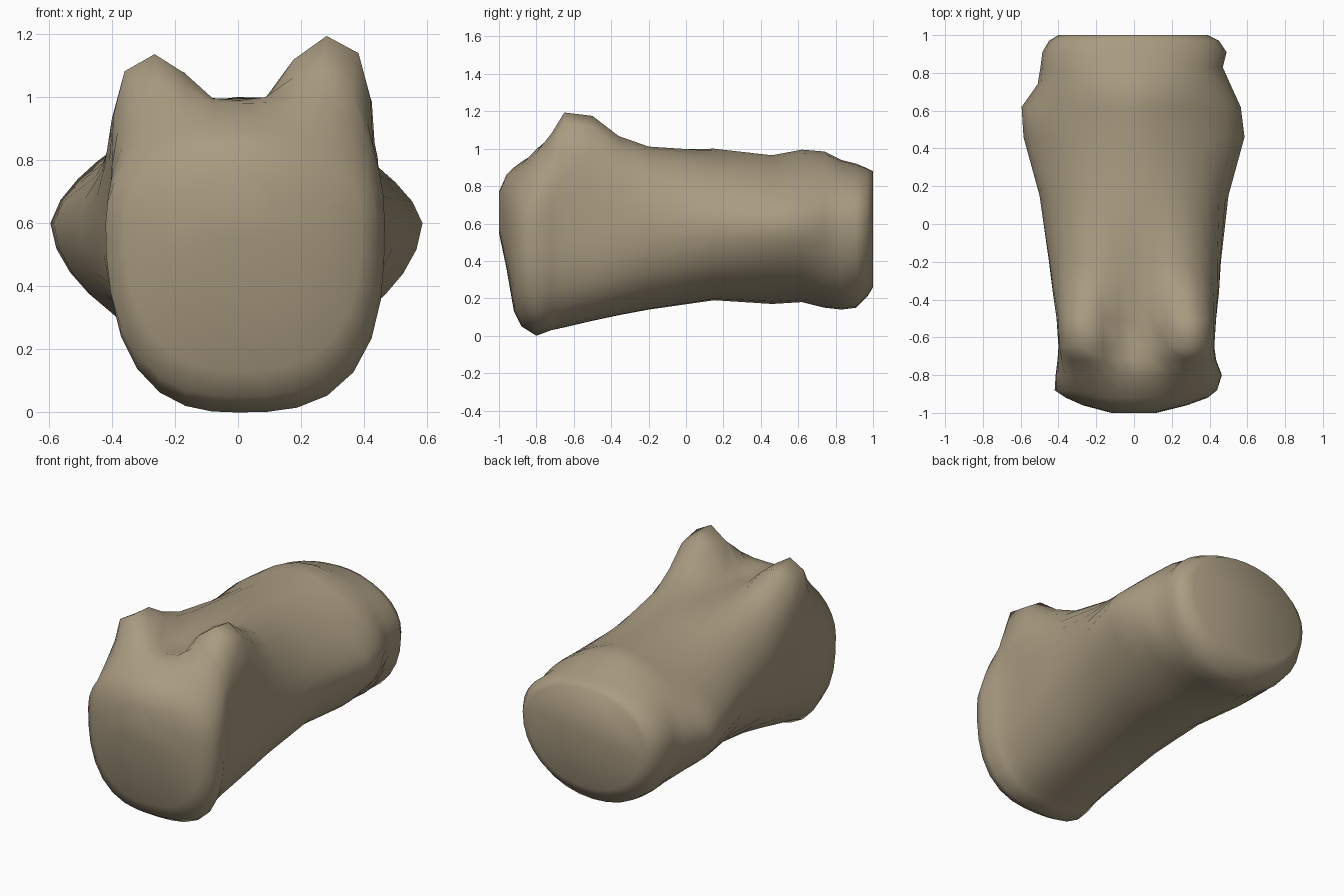
import bpy, bmesh, math

SIDES = 32
MID_Z = 0.6

# Cross-sections along the bone: y, left x, right x, bottom z, top z,
# squareness of top, squareness of bottom, depth of valley between knobs
SECTIONS = [
    (-1.00, -0.12, 0.12, 0.55, 0.77, 2.2, 2.2, 0.00),
    (-0.96, -0.27, 0.28, 0.36, 0.86, 2.2, 2.5, 0.00),
    (-0.92, -0.36, 0.39, 0.13, 0.90, 2.1, 2.7, 0.00),
    (-0.88, -0.42, 0.44, 0.05, 0.94, 2.1, 2.8, 0.01),
    (-0.80, -0.415, 0.465, 0.00, 1.03, 2.5, 2.9, 0.05),
    (-0.72, -0.405, 0.435, 0.03, 1.11, 3.6, 2.9, 0.12),
    (-0.65, -0.40, 0.425, 0.045, 1.20, 6.5, 2.9, 0.23),
    (-0.50, -0.41, 0.435, 0.08, 1.19, 5.0, 2.8, 0.21),
    (-0.36, -0.43, 0.45, 0.11, 1.10, 3.4, 2.6, 0.11),
    (-0.20, -0.45, 0.46, 0.14, 1.045, 2.5, 2.4, 0.05),
    (0.15, -0.50, 0.50, 0.19, 1.00, 1.8, 2.0, 0.00),
    (0.46, -0.585, 0.585, 0.17, 0.965, 1.5, 1.75, 0.00),
    (0.62, -0.595, 0.565, 0.18, 0.995, 1.5, 1.75, 0.00),
    (0.74, -0.51, 0.51, 0.15, 0.985, 1.75, 2.0, 0.00),
    (0.83, -0.495, 0.47, 0.14, 0.94, 2.0, 2.1, 0.00),
    (0.91, -0.485, 0.49, 0.15, 0.92, 2.0, 2.1, 0.00),
    (0.97, -0.45, 0.45, 0.21, 0.895, 2.1, 2.1, 0.00),
    (1.00, -0.40, 0.39, 0.26, 0.88, 2.1, 2.1, 0.00),
]


def smoothstep(a, b, v):
    t = max(0.0, min(1.0, (v - a) / (b - a)))
    return t * t * (3 - 2 * t)


def section_point(section, i):
    """One point on a rounded section with a valley cut in its top."""
    y, left, right, low, high, top_pow, low_pow, valley = section
    angle = math.tau * i / SIDES
    c, s = math.cos(angle), math.sin(angle)
    power = top_pow if s > 0 else low_pow
    if s < 0 and c < 0 and y < 0:           # lower left corner is rounder
        power -= 0.25
    r = (abs(c) ** power + abs(s) ** power) ** (-1 / power)
    x = c * r * (right if c > 0 else -left)
    z = MID_Z + s * r * ((high - MID_Z) if s > 0 else (MID_Z - low))
    if s > 0.3:
        z -= valley * (1 - smoothstep(0.05, 0.26, abs(x)))
        if x < -0.07:                       # left knob is a little lower
            z -= valley * 0.25 * smoothstep(0.07, 0.26, -x)
    return x, y, z


# Bone body: loft through the sections and close both ends
bm = bmesh.new()
rings = [[bm.verts.new(section_point(sec, i)) for i in range(SIDES)]
         for sec in SECTIONS]
for a, b in zip(rings, rings[1:]):
    for i in range(SIDES):
        j = (i + 1) % SIDES
        bm.faces.new((a[i], a[j], b[j], b[i]))
bm.faces.new(rings[0])
bm.faces.new(rings[-1])
bmesh.ops.recalc_face_normals(bm, faces=bm.faces)
for face in bm.faces:
    face.smooth = True

mesh = bpy.data.meshes.new("bone")
bm.to_mesh(mesh)
bm.free()
bone = bpy.data.objects.new("bone", mesh)
bpy.context.collection.objects.link(bone)

# Bone colour
tan = bpy.data.materials.new("bone_tan")
tan.diffuse_color = (0.40, 0.33, 0.22, 1)
mesh.materials.append(tan)
